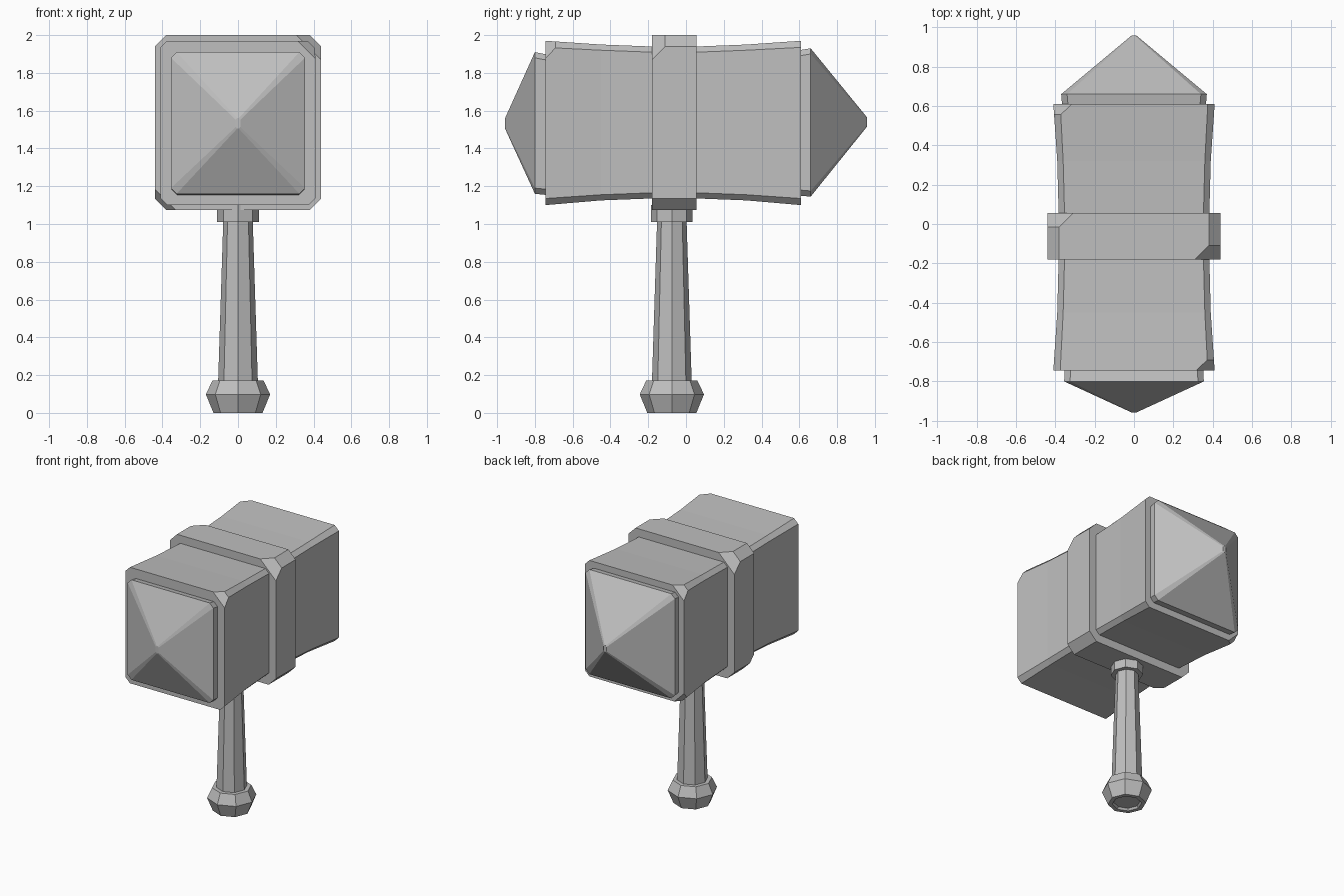
import bpy, bmesh, math
from mathutils import Vector

cube = bpy.data.objects.get("Cube")
if cube:
    bpy.data.objects.remove(cube, do_unlink=True)

GREY = (0.52, 0.52, 0.52, 1)
stone = bpy.data.materials.new("plain_grey")
stone.use_nodes = True
stone.diffuse_color = GREY
stone.node_tree.nodes["Principled BSDF"].inputs["Base Color"].default_value = GREY


def square_ring(y, half, low, high, cut):
    """Square with cut corners, standing across the y axis."""
    ring = []
    for sx, sz in ((1, 1), (-1, 1), (-1, -1), (1, -1)):
        z = high if sz > 0 else low
        side = (sx * half, y, z - sz * cut)
        flat = (sx * (half - cut), y, z)
        ring += [side, flat] if sx * sz > 0 else [flat, side]
    return ring


def round_ring(z, radius, y=-0.075, sides=8):
    """Octagon standing across the z axis."""
    turn = math.tau / sides
    return [(radius * math.cos(i * turn), y + radius * math.sin(i * turn), z)
            for i in range(sides)]


def chip(bm, corner, direction, depth):
    """Knock off one corner with a flat slice."""
    normal = Vector(direction)
    point = Vector(corner) - normal * depth / 3
    cut = bmesh.ops.bisect_plane(
        bm, geom=bm.verts[:] + bm.edges[:] + bm.faces[:],
        plane_co=point, plane_no=normal, clear_outer=True)
    edges = [e for e in cut["geom_cut"] if isinstance(e, bmesh.types.BMEdge)]
    bmesh.ops.holes_fill(bm, edges=edges, sides=0)


def loft(name, rings, chips=()):
    """Skin a row of rings, cap both ends and apply any chipped corners."""
    bm = bmesh.new()
    rows = [[bm.verts.new(p) for p in ring] for ring in rings]
    for a, b in zip(rows, rows[1:]):
        for i in range(len(a)):
            j = (i + 1) % len(a)
            bm.faces.new((a[i], a[j], b[j], b[i]))
    bm.faces.new(rows[0])
    bm.faces.new(rows[-1])
    for corner, direction, depth in chips:
        chip(bm, corner, direction, depth)
    bmesh.ops.recalc_face_normals(bm, faces=bm.faces[:])
    mesh = bpy.data.meshes.new(name)
    bm.to_mesh(mesh)
    bm.free()
    mesh.materials.append(stone)
    obj = bpy.data.objects.new(name, mesh)
    bpy.context.collection.objects.link(obj)
    return obj


# Head blocks, flared towards both ends
loft("front_head_block", [
    square_ring(-0.745, 0.41, 1.10, 1.97, 0.035),
    square_ring(-0.45, 0.39, 1.125, 1.95, 0.03),
    square_ring(-0.06, 0.38, 1.14, 1.935, 0.03),
], [((0.395, -0.745, 1.955), (1, -1, 1), 0.065)])

loft("back_head_block", [
    square_ring(-0.06, 0.38, 1.14, 1.935, 0.03),
    square_ring(0.32, 0.39, 1.125, 1.95, 0.03),
    square_ring(0.61, 0.41, 1.10, 1.97, 0.035),
], [((-0.395, 0.61, 1.955), (-1, 1, 1), 0.065),
    ((-0.395, 0.61, 1.115), (-1, 1, -1), 0.05)])

# Band around the middle of the head
loft("head_band", [
    square_ring(y, 0.44, 1.075, 2.0, 0.06) for y in (-0.18, 0.055)
], [((0.41, -0.18, 1.97), (1, -1, 1), 0.07),
    ((-0.41, 0.055, 1.97), (-1, 1, 1), 0.07),
    ((-0.41, -0.18, 1.105), (-1, -1, -1), 0.05)])

# Pyramid striking faces
loft("front_striking_face", [
    square_ring(-0.958, 0.012, 1.505, 1.56, 0.008),
    square_ring(-0.80, 0.355, 1.16, 1.91, 0.03),
    square_ring(-0.70, 0.35, 1.15, 1.89, 0.03),
])
loft("back_striking_face", [
    square_ring(0.60, 0.365, 1.15, 1.92, 0.03),
    square_ring(0.66, 0.37, 1.145, 1.93, 0.03),
    square_ring(0.958, 0.012, 1.515, 1.565, 0.008),
])

# Handle, collar and pommel with a shallow recess underneath
loft("handle", [round_ring(0.14, 0.106), round_ring(1.05, 0.077)])
loft("handle_collar", [round_ring(1.01, 0.11), round_ring(1.10, 0.11)])
loft("pommel", [
    round_ring(0.015, 0.09),
    round_ring(0.0, 0.10),
    round_ring(0.0, 0.13),
    round_ring(0.098, 0.17),
    round_ring(0.172, 0.135),
])
